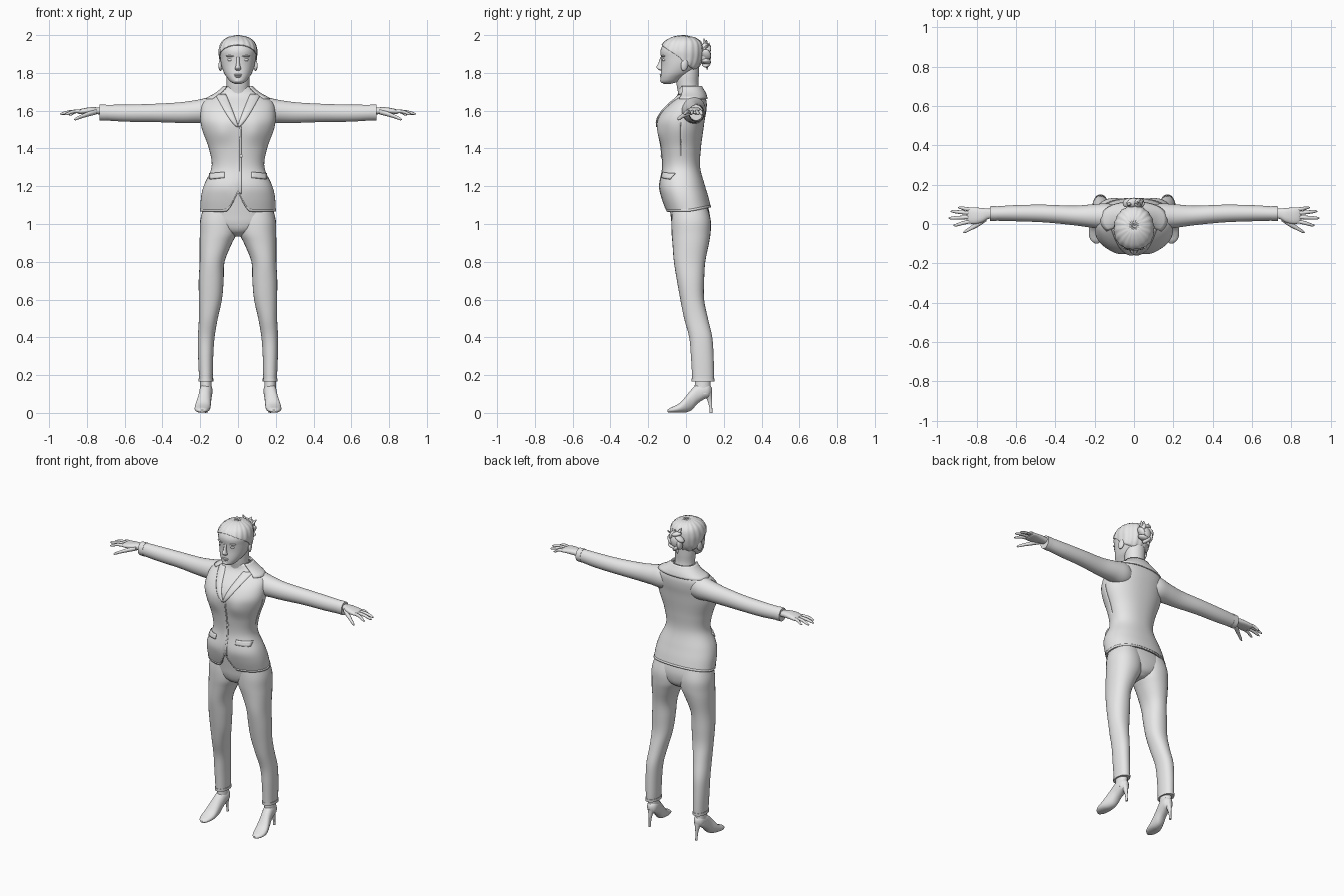
import bpy, bmesh, math
from math import pi, sin, cos, radians

grey = bpy.data.materials.new("plain_grey")
grey.diffuse_color = (0.8, 0.8, 0.8, 1)


def finish(name, bm, mirror=False, thick=0):
    bmesh.ops.remove_doubles(bm, verts=bm.verts, dist=0.00005)
    bmesh.ops.recalc_face_normals(bm, faces=bm.faces)
    me = bpy.data.meshes.new(name)
    bm.to_mesh(me)
    bm.free()
    ob = bpy.data.objects.new(name, me)
    bpy.context.collection.objects.link(ob)
    me.materials.append(grey)
    if thick:
        m = ob.modifiers.new("thickness", 'SOLIDIFY')
        m.thickness, m.offset = thick, 0
    if mirror:
        ob.modifiers.new("mirror", 'MIRROR')
    return ob


def sample(keys, t):
    """Smoothly interpolate rows of (t, centre1, centre2, radius1, radius2)."""
    last = len(keys) - 1
    i = 0
    while i < last - 1 and t > keys[i + 1][0]:
        i += 1
    a, b = keys[i], keys[i + 1]
    p, q = keys[max(i - 1, 0)], keys[min(i + 2, last)]
    h = b[0] - a[0]
    s = min(max((t - a[0]) / h, 0), 1)
    out = []
    for k in range(1, 5):
        m0 = (b[k] - p[k]) / (b[0] - p[0]) * h
        m1 = (q[k] - a[k]) / (q[0] - a[0]) * h
        out.append((2*s**3 - 3*s*s + 1) * a[k] + (s**3 - 2*s*s + s) * m0
                   + (3*s*s - 2*s**3) * b[k] + (s**3 - s*s) * m1)
    return out


def power(v, n):
    return math.copysign(abs(v) ** (2 / n), v)


def ring_point(keys, t, ang, n=2, off=0):
    c1, c2, r1, r2 = sample(keys, t)
    return (c1 + (max(r1, .001) + off) * power(cos(ang), n),
            c2 + (max(r2, .001) + off) * power(sin(ang), n))


def loft(name, keys, axis='z', n=2, sides=28, sub=4, mirror=False):
    keys = sorted(keys)
    ts = [a[0] + (b[0] - a[0]) * j / sub for a, b in zip(keys, keys[1:]) for j in range(sub)]
    ts.append(keys[-1][0])
    bm = bmesh.new()
    rows = []
    for t in ts:
        row = []
        for j in range(sides):
            u, v = ring_point(keys, t, 2 * pi * j / sides, n)
            row.append(bm.verts.new({'z': (u, v, t), 'x': (t, u, v), 'y': (u, t, v)}[axis]))
        rows.append(row)
    for r, s in zip(rows, rows[1:]):
        for j in range(sides):
            k = (j + 1) % sides
            bm.faces.new((r[j], r[k], s[k], s[j]))
    bm.faces.new(rows[0])
    bm.faces.new(rows[-1])
    return finish(name, bm, mirror)


def patch(name, fn, nu, nv, thick=.006, mirror=False):
    """Grid sheet from fn(u, v), with u and v in 0..1."""
    bm = bmesh.new()
    g = [[bm.verts.new(fn(i / nu, j / nv)) for j in range(nv + 1)] for i in range(nu + 1)]
    for i in range(nu):
        for j in range(nv):
            bm.faces.new((g[i][j], g[i+1][j], g[i+1][j+1], g[i][j+1]))
    return finish(name, bm, mirror, thick)


def ball(name, loc, size, mirror=False, rot=(0, 0, 0)):
    from mathutils import Matrix, Euler, Vector
    bm = bmesh.new()
    bmesh.ops.create_uvsphere(bm, u_segments=16, v_segments=10, radius=1)
    m = Matrix.LocRotScale(Vector(loc), Euler(rot), Vector(size))
    bmesh.ops.transform(bm, matrix=m, verts=bm.verts)
    return finish(name, bm, mirror)


# --- jacket body -----------------------------------------------------------
JACKET = [(1.06, 0, .018, .196, .116), (1.14, 0, -.005, .192, .12), (1.2, 0, -.02, .178, .117),
          (1.3, 0, -.025, .136, .096), (1.4, 0, -.027, .15, .102), (1.5, 0, -.028, .186, .116),
          (1.55, 0, -.025, .195, .12), (1.6, 0, -.008, .193, .112), (1.64, 0, .012, .183, .094),
          (1.665, 0, .023, .155, .078), (1.69, 0, .028, .11, .066), (1.725, 0, .02, .066, .053)]
N = 2.25


def body(ang, z, off=0):
    x, y = ring_point(JACKET, z, ang, N, off)
    if sin(ang) < 0:  # bust
        y -= .012 * math.exp(-((abs(x) - .085) / .05) ** 2 - ((z - 1.49) / .06) ** 2)
    return (x, y, z)


def front(x, z, off=.004):
    r = max(-.97, min(.97, x / sample(JACKET, z)[2]))
    return body(-math.acos(math.copysign(abs(r) ** (N / 2), r)), z, off)


def hem(ang):  # rounded opening at the front, slightly raised at the back
    x = 0.196 * cos(ang)
    return 1.066 + (.1 * max(0, 1 - abs(x) / .055) ** 1.6 if sin(ang) < 0 else .022 * sin(ang))


def jacket_point(u, v):
    a = 2 * pi * u
    h = hem(a)
    return body(a, h + (1.725 - h) * v)


patch("jacket", jacket_point, 72, 48, .008)
patch("hem_edge", lambda u, v: body(2*pi*u, hem(2*pi*u) + .012 * v, .003), 72, 1, .006)
patch("front_placket", lambda u, v: front(.008 + .009 * u, 1.16 + .355 * v, .003), 2, 30, .006)


# --- lapels, collar, pocket flaps, button ----------------------------------
def lapel_point(u, v):
    z = 1.515 + .17 * u
    return front(.062 * u ** 1.1 * (1 - v) + (.004 + .112 * u ** .75) * v, z, .004 + .005 * sin(pi * v))


patch("lapel", lapel_point, 16, 6, .007, True)
patch("collar", lambda u, v: body(radians(-38 + 256 * u), 1.662 + .066 * v, .009), 36, 6, .008)
patch("pocket_flap", lambda u, v: front(.068 + .075 * u, 1.245 + .03 * v - .008 * u, .007),
      8, 3, .009, True)
ball("button", front(.016, 1.36, .006), (.008, .004, .008))

# --- sleeves ---------------------------------------------------------------
loft("sleeve", [(.07, .035, 1.6, .05, .06), (.13, .038, 1.602, .066, .073), (.2, .04, 1.597, .061, .063),
                (.3, .043, 1.59, .05, .055), (.45, .053, 1.588, .045, .048), (.6, .055, 1.587, .041, .045),
                (.71, .053, 1.59, .036, .041), (.73, .053, 1.59, .036, .041)], 'x', mirror=True)
loft("cuff", [(.7, .053, 1.59, .038, .043), (.733, .053, 1.59, .037, .042)], 'x', sub=1, mirror=True)

# --- hands -----------------------------------------------------------------
loft("palm", [(.70, .052, 1.597, .024, .018), (.74, .052, 1.599, .026, .018), (.77, .045, 1.6, .036, .019),
              (.81, .042, 1.598, .042, .016), (.84, .044, 1.594, .04, .012), (.85, .045, 1.592, .034, .006)],
     'x', 2.4, mirror=True)
FINGERS = {"little_finger": (.073, .083, .895, 1.578), "ring_finger": (.055, .064, .932, 1.58),
           "middle_finger": (.035, .03, .942, 1.582), "index_finger": (.015, -.006, .918, 1.58)}
for name, (y0, y1, tip, z1) in FINGERS.items():
    mid = (.825 + tip) / 2
    loft(name, [(.82, y0, 1.596, .009, .009), (mid, (y0 + y1) / 2, 1.595, .0095, .009),
                (tip - .012, y1, z1 + .003, .007, .007), (tip, y1, z1, .002, .002)],
         'x', sides=12, mirror=True)
loft("thumb", [(.75, .03, 1.594, .016, .014), (.79, .003, 1.583, .016, .013), (.83, -.022, 1.569, .011, .01),
               (.858, -.038, 1.557, .008, .008), (.868, -.042, 1.553, .002, .002)],
     'x', sides=12, mirror=True)

# --- trousers --------------------------------------------------------------
loft("trouser_leg", [(.17, .17, .09, .036, .057), (.2, .17, .09, .037, .058), (.3, .171, .086, .04, .06),
                     (.4, .168, .078, .044, .061), (.5, .157, .053, .05, .063), (.6, .146, .033, .061, .063),
                     (.7, .142, .024, .066, .072), (.8, .137, .019, .066, .083), (.9, .117, .025, .086, .097),
                     (.95, .104, .027, .098, .103), (1.02, .1, .027, .1, .104), (1.1, .095, .02, .085, .09)],
     n=2.2, mirror=True)
loft("trouser_cuff", [(.165, .17, .09, .039, .06), (.182, .17, .09, .039, .06)], n=2.2, sub=1, mirror=True)
loft("trouser_seat", [(.935, 0, .03, .03, .05), (.96, 0, .027, .09, .085), (1.0, 0, .025, .165, .1),
                      (1.05, 0, .022, .19, .104), (1.12, 0, .008, .18, .1), (1.2, 0, -.015, .155, .09)], n=2.3)

# --- feet and heeled shoes -------------------------------------------------
loft("ankle", [(.1, .17, .088, .033, .044), (.14, .17, .088, .031, .042), (.22, .17, .09, .03, .04)], mirror=True)
loft("shoe", [(-.098, .19, .01, .01, .006), (-.085, .191, .014, .026, .012), (-.06, .191, .019, .037, .018),
              (-.03, .188, .028, .041, .027), (0, .183, .046, .039, .043), (.03, .177, .07, .035, .055),
              (.06, .172, .1, .034, .052), (.095, .169, .115, .034, .043), (.12, .168, .118, .028, .036),
              (.137, .168, .118, .01, .016)], 'y', 2.2, mirror=True)
loft("shoe_heel", [(0, .168, .133, .007, .008), (.03, .168, .131, .007, .008), (.07, .168, .125, .011, .014),
                   (.11, .168, .112, .024, .026)], sides=14, mirror=True)

# --- neck and head ---------------------------------------------------------
loft("neck", [(1.62, 0, .02, .07, .06), (1.69, 0, .016, .063, .058), (1.74, 0, .008, .06, .058),
              (1.79, 0, .008, .062, .06), (1.83, 0, .01, .06, .06)])
HEAD = [(1.742, 0, -.1, .018, .018), (1.752, 0, -.088, .038, .044), (1.775, 0, -.072, .058, .062),
        (1.8, 0, -.05, .074, .083), (1.84, 0, -.03, .088, .1), (1.88, 0, -.024, .094, .108),
        (1.92, 0, -.024, .096, .111), (1.96, 0, -.018, .083, .095), (1.982, 0, -.015, .058, .065),
        (1.994, 0, -.012, .025, .03), (1.996, 0, -.012, .004, .004)]
loft("head", HEAD, n=2.1, sides=36)
loft("nose", [(1.812, 0, -.128, .008, .008), (1.82, 0, -.134, .017, .016), (1.83, 0, -.138, .014, .019),
              (1.85, 0, -.134, .009, .013), (1.885, 0, -.127, .008, .008)], sides=16)
ball("upper_lip", (0, -.131, 1.79), (.022, .009, .005))
ball("lower_lip", (0, -.129, 1.781), (.018, .009, .006))
ball("chin", (0, -.117, 1.759), (.024, .02, .014))
ball("eye", (.04, -.115, 1.869), (.016, .011, .008), True)
ball("eyebrow", (.042, -.121, 1.889), (.024, .008, .005), True, (0, 0, .3))
ball("ear", (.092, -.008, 1.842), (.01, .02, .032), True, (-.2, 0, .3))


# --- swept-back hair and bun -----------------------------------------------
def hair_point(u, v):
    a = 2 * pi * u
    s = sin(a)
    low = 1.872 + (.075 * (-s) ** .8 if s < 0 else -.06 * s ** .6)
    z = low + (1.996 - low) * v
    x, y = ring_point(HEAD, z, a, 2.1, .003 + .0015 * sin(18 * a))
    return (x, y, z + .001 * v)


patch("hair", hair_point, 108, 16, .005)
ball("bun_core", (0, .098, 1.895), (.042, .034, .05))
for i in range(7):
    a = 2 * pi * i / 7
    ball("bun_coil", (.034 * cos(a), .108, 1.897 + .046 * sin(a)), (.014, .023, .032), rot=(.3, -a + .5, 0))
for i, (x, z, h) in enumerate([(-.02, 1.94, .042), (.012, 1.945, .03), (.03, 1.93, .03)]):
    loft("hair_wisp", [(z, x, .1, .012, .012), (z + h * .6, x * 1.3, .1 + .008 * i, .009, .007),
                       (z + h, x * 1.6, .095 + .014 * i, .001, .001)], sides=8)
loft("bun_tail", [(1.815, -.016, .112, .001, .001), (1.84, -.014, .11, .012, .009),
                  (1.87, -.005, .1, .018, .014)], sides=8)

# --- smooth shading with crisp edges ---------------------------------------
for ob in bpy.context.collection.objects:
    ob.select_set(True)
    bpy.context.view_layer.objects.active = ob
bpy.ops.object.shade_smooth_by_angle(angle=radians(45))
